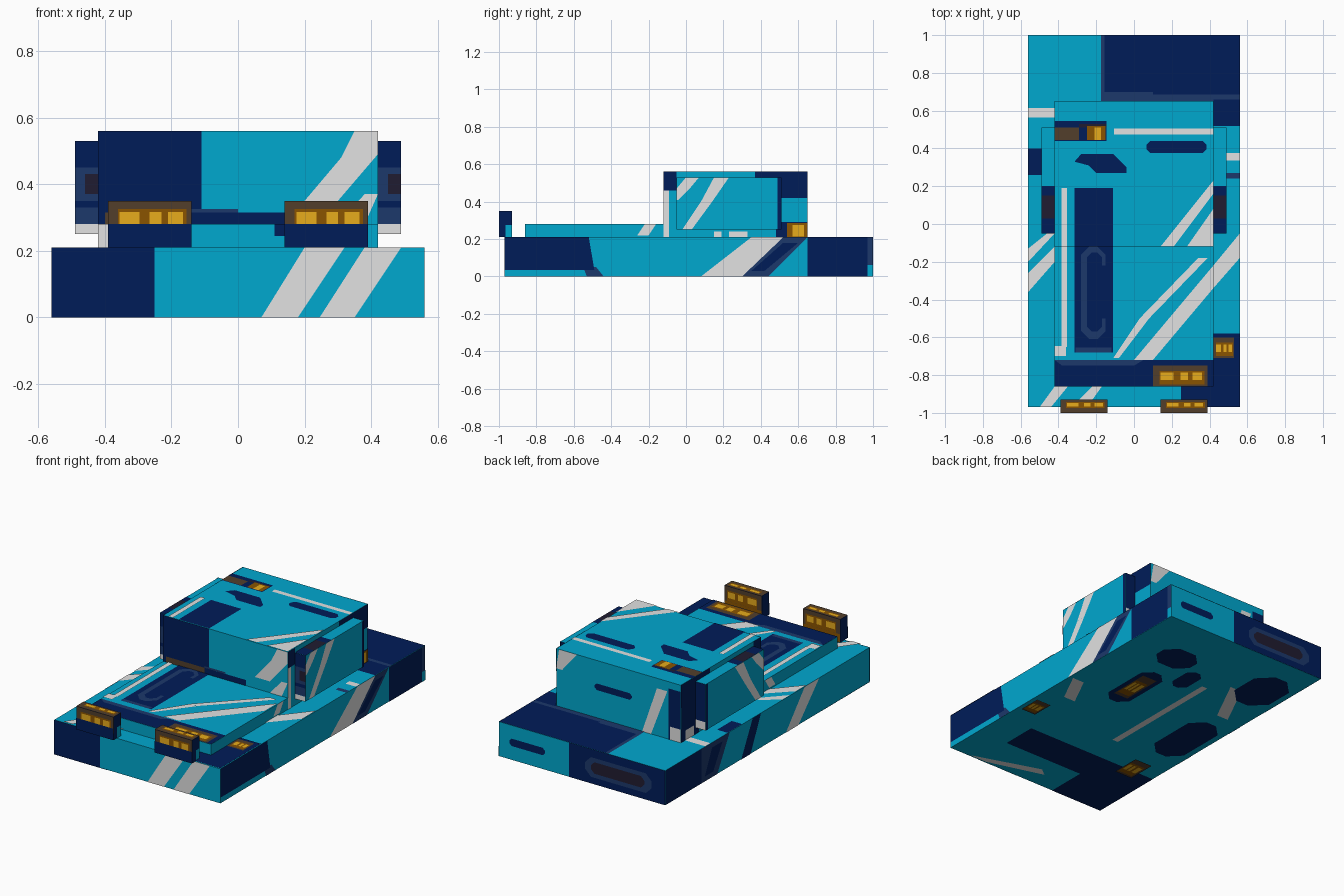
import bpy
import bmesh

default_cube = bpy.data.objects.get("Cube")
if default_cube:
    bpy.data.objects.remove(default_cube, do_unlink=True)

def make_material(name, hex_code):
    """Flat material from an sRGB hex colour, stored as linear values."""
    channels = [int(hex_code[i:i + 2], 16) / 255 for i in (0, 2, 4)]
    linear = [c / 12.92 if c < .04 else ((c + .055) / 1.055) ** 2.4 for c in channels]
    material = bpy.data.materials.new(name)
    material.use_nodes = True
    material.diffuse_color = (*linear, 1)
    material.node_tree.nodes["Principled BSDF"].inputs["Base Color"].default_value = (*linear, 1)
    return material

TEAL, NAVY, SLATE, SILVER, AMBER, BROWN, UMBER, COAL = range(8)
palette = [
    make_material("teal paint", "00a8cf"), make_material("navy paint", "001c59"),
    make_material("slate trim", "1c386b"), make_material("silver glint", "e2e2e2"),
    make_material("amber light", "e8ad1c"), make_material("brown light", "8a5400"),
    make_material("dark brown light", "523e2b"), make_material("charcoal trim", "201c31")]

def finish(bm, name):
    mesh = bpy.data.meshes.new(name)
    bm.to_mesh(mesh)
    bm.free()
    for material in palette:
        mesh.materials.append(material)
    bpy.context.collection.objects.link(bpy.data.objects.new(name, mesh))

def box(name, x, y, z, color=TEAL):
    """Box from (low, high) pairs on each axis."""
    bm = bmesh.new()
    bmesh.ops.create_cube(bm, size=1)
    for vert in bm.verts:
        vert.co = [pair[0] if c < 0 else pair[1] for c, pair in zip(vert.co, (x, y, z))]
    for face in bm.faces:
        face.material_index = color
    finish(bm, name)

class Paint:
    """Thin painted shapes laid over one flat side of a part, each above the last."""
    def __init__(self, name, axis, sign, level):
        self.name, self.axis, self.sign, self.level = name, "xyz".index(axis), sign, level
        self.bm, self.lift = bmesh.new(), .001

    def __enter__(self):
        return self

    def __exit__(self, *error):
        finish(self.bm, self.name)

    def poly(self, color, *points):
        verts = []
        for point in points:
            co = list(point)
            co.insert(self.axis, self.level + self.sign * self.lift)
            verts.append(self.bm.verts.new(co))
        face = self.bm.faces.new(verts)
        face.material_index = color
        face.normal_update()
        if face.normal[self.axis] * self.sign < 0:
            face.normal_flip()
        self.lift += .0003
        return self

    def rect(self, color, left, right, low, high):
        return self.poly(color, (left, low), (right, low), (right, high), (left, high))

    def slant(self, color, low, high, bottom, top):
        """Slanted stripe between two levels; bottom and top are (left, right)."""
        return self.poly(color, (bottom[0], low), (bottom[1], low), (top[1], high), (top[0], high))

    def pill(self, color, left, right, low, high):
        """Bar with clipped corners."""
        c = min(right - left, high - low) / 3
        return self.poly(color, (left + c, low), (right - c, low), (right, low + c), (right, high - c),
                         (right - c, high), (left + c, high), (left, high - c), (left, low + c))

    def light(self, left, right, low, high):
        """Glowing strip: dark rim, brown core and three amber cells."""
        width, height = right - left, high - low
        self.rect(UMBER, left, right, low, high)
        self.rect(BROWN, left + width * .12, right - width * .06, low + height * .1, high - height * .25)
        for start, end in ((.14, .38), (.5, .64), (.72, .9)):
            self.rect(AMBER, left + width * start, left + width * end, low + height * .3, low + height * .66)
        return self

# Main solid parts
box("body", (-.56, .56), (-.97, 1), (0, .21))
box("hood", (-.42, .42), (-.86, -.12), (.21, .28))
box("cabin", (-.42, .42), (-.12, .65), (.21, .56))

# Side window blocks and cabin flanks
for side, label in ((1, "left"), (-1, "right")):
    inner, outer = side * .42, side * .49
    span = sorted((inner, outer))
    box(label + "_window", span, (-.05, .51), (.25, .53))
    with Paint(label + "_window_glints", "x", side, outer) as p:
        p.poly(SILVER, (-.05, .41), (-.04, .41), (.02, .47), (.07, .53), (0, .53), (-.05, .47))
        p.slant(SILVER, .25, .4, (-.02, .03), (.08, .14)).slant(SILVER, .4, .53, (.08, .14), (.15, .23))
        p.rect(NAVY, .49, .51, .25, .53)
    with Paint(label + "_window_front", "y", -1, -.05) as p:
        p.rect(NAVY, *span, .28, .53).rect(SLATE, *span, .28, .33).rect(SLATE, *span, .35, .45)
        p.rect(COAL, span[0] + .03, span[1], .37, .43).rect(SILVER, *span, .25, .28)
    with Paint(label + "_window_back", "y", 1, .51) as p:
        p.rect(NAVY, *span, .3, .53).rect(SILVER, *span, .25, .3)
    with Paint(label + "_window_top", "z", 1, .53) as p:
        p.rect(NAVY, *span, -.05, .2).rect(COAL, *span, .03, .15)
    with Paint(label + "_cabin_flank", "x", side, inner) as p:
        p.rect(NAVY, -.12, -.05, .46, .56).rect(NAVY, .37, .65, .53, .56).rect(NAVY, .5, .65, .42, .56)
        p.rect(SILVER, -.12, -.09, .21, .46).rect(NAVY, .48, .65, .21, .29)
        p.rect(SILVER, .15, .19, .21, .24).rect(SILVER, .23, .33, .21, .24)
        if side > 0:
            p.rect(BROWN, .54, .65, .21, .285).rect(AMBER, .57, .63, .215, .275)
        else:
            p.rect(NAVY, .51, .65, .21, .56).rect(SILVER, .53, .61, .21, .27)
    with Paint(label + "_hood_glint", "x", side, inner) as p:
        p.slant(SILVER, .22, .28, (-.26, -.2), (-.22, -.16))

# Pair of upright front lamps
for left, label in ((-.39, "right"), (.14, "left")):
    right = left + .25
    box(label + "_lamp", (left, right), (-1, -.93), (.21, .35), NAVY)
    with Paint(label + "_lamp_front", "y", -1, -1) as p:
        p.light(left, right, .25, .35).rect(NAVY, left, right, .21, .28)
    with Paint(label + "_lamp_back", "y", 1, -.93) as p:
        p.light(left, right, .25, .35).rect(BROWN, left, right, .21, .26)
    with Paint(label + "_lamp_top", "z", 1, .35) as p:
        p.rect(UMBER, left, right, -1, -.93).light(left, right, -.98, -.93)
    with Paint(label + "_lamp_side", "x", 1, right) as p:
        p.rect(TEAL, -.965, -.93, .21, .275)

# Front faces
with Paint("body_front_paint", "y", -1, -.97) as p:
    p.rect(NAVY, -.56, -.25, 0, .21)
    p.slant(SILVER, 0, .21, (.07, .18), (.2, .32)).slant(SILVER, 0, .21, (.245, .35), (.38, .49))
with Paint("hood_front_paint", "y", -1, -.86) as p:
    p.rect(SILVER, -.42, -.38, .21, .28).rect(NAVY, .11, .16, .245, .28)
with Paint("cabin_front_paint", "y", -1, -.12) as p:
    p.rect(NAVY, -.42, -.11, .28, .56).rect(SLATE, -.14, 0, .315, .325)
    p.rect(NAVY, -.14, .14, .28, .315).rect(UMBER, -.4, -.14, .28, .315)
    p.poly(SILVER, (.2, .35), (.3, .35), (.42, .49), (.42, .56), (.35, .56), (.31, .48))
    p.slant(SILVER, .28, .37, (.3, .38), (.38, .42))

# Back faces
with Paint("body_back_paint", "y", 1, 1) as p:
    p.rect(NAVY, -.56, .09, 0, .21).pill(SLATE, -.47, -.02, .04, .16)
    p.pill(COAL, -.42, -.06, .065, .135).pill(NAVY, .25, .49, .085, .13)
with Paint("cabin_back_paint", "y", 1, .65) as p:
    p.pill(NAVY, -.09, .16, .38, .42).slant(SILVER, .44, .56, (.38, .42), (.28, .4))
    p.slant(SILVER, .21, .5, (-.22, -.16), (-.33, -.26))
    p.rect(NAVY, -.42, -.34, .21, .52).rect(SILVER, -.42, -.35, .21, .29)

# Body sides
with Paint("body_left_paint", "x", 1, .56) as p:
    p.slant(SLATE, 0, .05, (-.53, -.44), (-.55, -.48)).slant(NAVY, .035, .21, (-.97, -.49), (-.97, -.52))
    p.slant(SILVER, 0, .21, (.08, .3), (.35, .62)).slant(SLATE, 0, .21, (.3, .44), (.52, .65))
    p.slant(NAVY, .03, .18, (.35, .42), (.52, .6)).rect(NAVY, .65, 1, 0, .21)
    p.rect(SLATE, .97, 1, .06, .21).rect(TEAL, .97, 1, 0, .06)
with Paint("body_right_paint", "x", -1, -.56) as p:
    p.rect(NAVY, .65, 1, 0, .21).slant(SLATE, 0, .21, (.5, .65), (.38, .65))
    p.slant(NAVY, .03, .18, (.54, .62), (.45, .55)).slant(NAVY, 0, .21, (.18, .27), (.08, .16))
    p.slant(SILVER, 0, .21, (-.28, -.16), (-.48, -.34))

# Deck top
with Paint("deck_paint", "z", 1, .21) as p:
    p.rect(SLATE, -.175, .56, .65, 1).rect(NAVY, -.155, .56, .7, 1).rect(NAVY, .1, .56, .685, .75)
    p.rect(NAVY, .42, .56, .52, .66).rect(SILVER, -.56, -.42, .565, .615).rect(NAVY, -.56, -.49, .26, .4)
    p.rect(SILVER, .49, .56, .335, .375).rect(SLATE, .49, .56, .24, .27)
    p.poly(SILVER, (-.56, -.2), (-.56, -.13), (-.46, -.05), (-.42, -.05))
    p.poly(SILVER, (-.56, -.36), (-.56, -.26), (-.42, -.12), (-.42, -.2))
    p.poly(SILVER, (.42, -.34), (.42, -.22), (.56, -.05), (.56, -.18))
    p.rect(NAVY, .42, .56, -.97, -.58).rect(NAVY, .25, .42, -.97, -.86).light(.42, .53, -.71, -.6)
    p.slant(SILVER, -.97, -.86, (-.5, -.44), (-.42, -.35)).slant(SILVER, -.93, -.86, (-.29, -.22), (-.22, -.17))

# Hood top
with Paint("hood_paint", "z", 1, .28) as p:
    p.rect(NAVY, -.42, .42, -.86, -.72).slant(SLATE, -.75, -.72, (-.38, 0), (-.42, .05))
    p.light(.1, .39, -.86, -.75).rect(NAVY, -.315, -.11, -.68, -.12).rect(SLATE, -.31, -.12, -.68, -.655)
    p.pill(SLATE, -.28, -.15, -.61, -.12).pill(NAVY, -.25, -.17, -.57, -.15).rect(NAVY, -.2, -.14, -.5, -.22)
    p.rect(SILVER, -.385, -.355, -.65, -.12).rect(SILVER, -.42, -.36, -.7, -.645)
    p.slant(SILVER, -.71, -.5, (-.11, -.08), (.03, .08)).slant(SILVER, -.5, -.18, (.03, .08), (.34, .39))
    p.poly(SILVER, (0, -.72), (.1, -.72), (.42, -.34), (.42, -.22))

# Roof
with Paint("roof_paint", "z", 1, .56) as p:
    p.rect(NAVY, -.42, -.145, .44, .545).rect(UMBER, -.42, -.29, .445, .51).rect(COAL, -.29, -.145, .51, .53)
    p.rect(BROWN, -.25, -.15, .445, .52).rect(AMBER, -.21, -.175, .445, .51)
    p.rect(SILVER, -.105, .42, .475, .505).pill(NAVY, .065, .385, .375, .44)
    p.poly(NAVY, (-.315, .33), (-.28, .37), (-.11, .37), (-.04, .3), (-.04, .27), (-.2, .27), (-.24, .31))
    p.rect(NAVY, -.315, -.11, -.12, .19).rect(SILVER, -.385, -.355, -.12, .19)
    p.poly(SILVER, (.14, -.12), (.21, -.12), (.42, .16), (.42, .23))
    p.poly(SILVER, (.28, -.12), (.42, -.12), (.42, .08))

# Underside
with Paint("underside_paint", "z", -1, 0) as p:
    p.rect(NAVY, -.56, .35, -.72, -.5).rect(NAVY, -.56, -.2, -.97, -.7)
    p.poly(SILVER, (.42, -.96), (.3, -.96), (-.05, -.86), (0, -.82))
    p.rect(SILVER, -.13, -.09, -.3, .5).slant(SILVER, .3, .6, (-.45, -.37), (-.3, -.22))
    p.pill(NAVY, -.52, -.3, -.25, .2).pill(NAVY, -.52, -.26, .5, .85).pill(NAVY, .1, .35, .55, .75)
    p.pill(NAVY, -.03, .08, .4, .6).slant(SILVER, -.1, .1, (.36, .44), (.46, .54))
    p.pill(NAVY, .12, .28, .05, .45).light(.15, .25, .12, .38)
    p.light(.44, .54, -.36, -.22).light(-.45, -.33, -.56, -.38)
